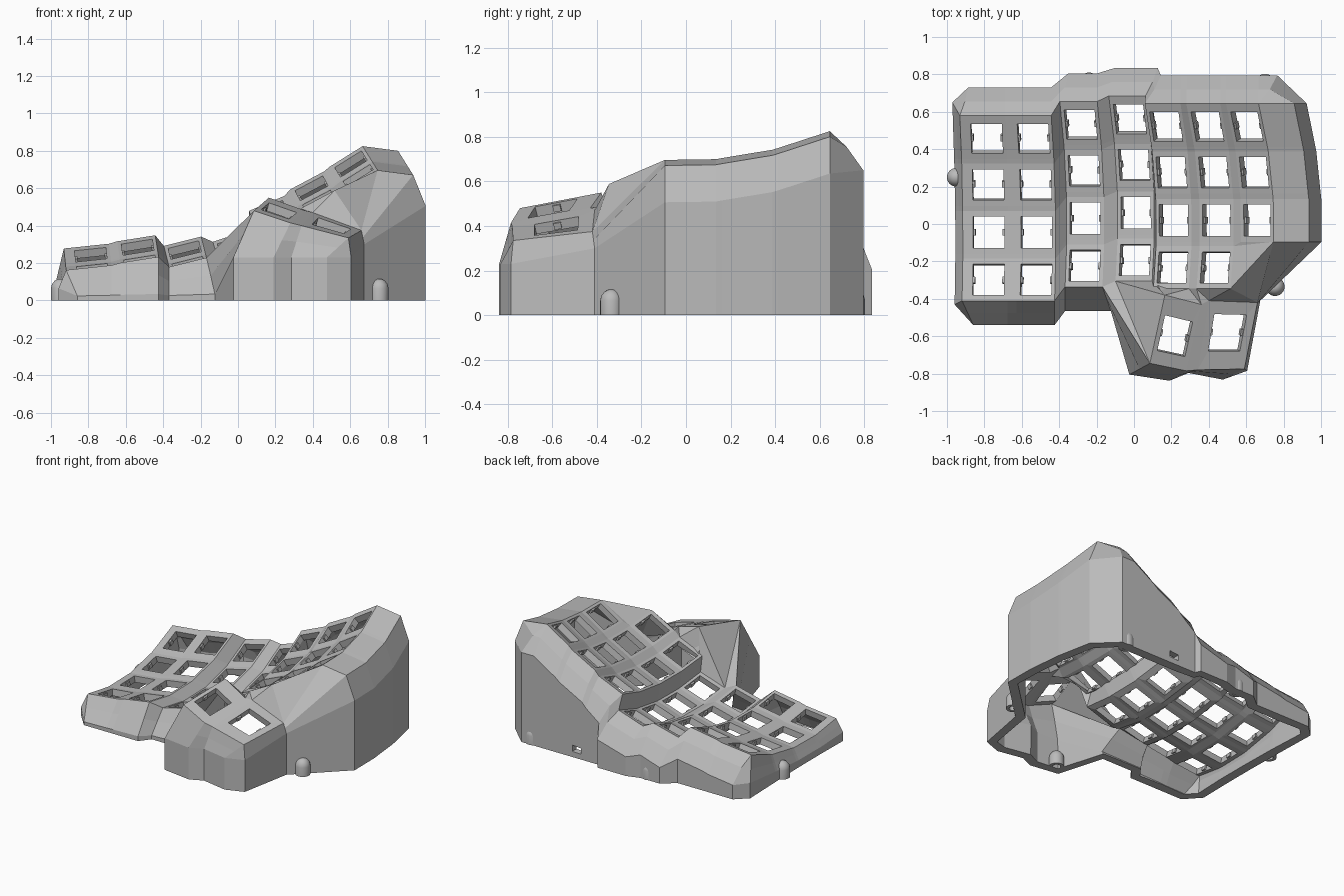
import bpy, bmesh
from math import radians, sin, cos, pi
from mathutils import Vector as V

cube = bpy.data.objects.get("Cube")
if cube:
    bpy.data.objects.remove(cube)

grey = bpy.data.materials.new("matte grey")
grey.use_nodes = True
grey.diffuse_color = (0.5, 0.5, 0.5, 1)
grey.node_tree.nodes["Principled BSDF"].inputs["Base Color"].default_value = (0.5, 0.5, 0.5, 1)


def finish(bm, name):
    mesh = bpy.data.meshes.new(name)
    bm.to_mesh(mesh)
    bm.free()
    obj = bpy.data.objects.new(name, mesh)
    bpy.context.collection.objects.link(obj)
    mesh.materials.append(grey)
    return obj


shell = bmesh.new()


def face(*pts):
    """Add a face, dropping repeated points."""
    keep = [p for i, p in enumerate(pts) if (p - pts[i - 1]).length > 1e-4]
    if len(keep) > 2:
        shell.faces.new([shell.verts.new(p) for p in keep])


def frame(quad, u0, u1, v0, v1):
    """A four-sided face with a rectangular hole; corners run BL, BR, FR, FL."""
    bl, br, fr, fl = quad
    at = lambda u, v: bl.lerp(br, u).lerp(fl.lerp(fr, u), v)
    hole = [at(u0, v0), at(u1, v0), at(u1, v1), at(u0, v1)]
    for i in range(4):
        j = (i + 1) % 4
        face(quad[i], quad[j], hole[j], hole[i])
    return hole


# Key wells: columns run from the inner (+x) side outwards: x, y, z, tilt
columns = [(.604, .275, .73, 32), (.393, .275, .6, 28), (.172, .275, .475, 23),
           (-.022, .315, .30, 18), (-.285, .285, .27, 14), (-.537, .21, .285, 9),
           (-.787, .21, .245, 6)]
# Rows from back to front: y shift, drop, pitch, depth behind the centre
HALF_W, HALF_D, HOLE = .103, .115, .084
rows = [(.245, 0, 21, .134), (0, -.072, 11, HALF_D),
        (-.255, -.102, 1, HALF_D), (-.507, -.086, -9, HALF_D)]

keys, holes = {}, []
for c, (cx, cy, cz, tilt) in enumerate(columns):
    for r, (dy, dh, pitch, rear) in enumerate(rows):
        if (c, r) == (0, 3):
            continue
        t, p = radians(tilt), radians(pitch)

        def place(u, v):
            h = dh + v * sin(p)
            return V((cx + u * cos(t) - h * sin(t), cy + dy + v * cos(p),
                      cz + u * sin(t) + h * cos(t)))

        left = -.14 if c == 6 else -HALF_W
        quad = [place(left, rear), place(HALF_W, rear),
                place(HALF_W, -HALF_D), place(left, -HALF_D)]
        keys[c, r] = quad
        w, d = HALF_W - left, rear + HALF_D
        holes.append(frame(quad, (-HOLE - left) / w, (HOLE - left) / w,
                           (rear - HOLE) / d, (rear + HOLE) / d))

# Webs between neighbouring key wells
for (c, r), k in keys.items():
    below, beside, diag = keys.get((c, r + 1)), keys.get((c + 1, r)), keys.get((c + 1, r + 1))
    if below:
        face(k[3], k[2], below[1], below[0])
    if beside:
        face(beside[1], k[0], k[3], beside[2])
    if below and diag:
        face(beside[2], k[3], below[0], diag[1])

# Thumb keys
thumb_1 = [V(p) for p in ((.165, -.38, .55), (.36, -.43, .48), (.28, -.785, .415), (.085, -.745, .48))]
thumb_2 = [V(p) for p in ((.40, -.41, .47), (.66, -.42, .375), (.59, -.775, .335), (.34, -.78, .40))]
holes.append(frame(thumb_1, .12, .88, .28, .8))
holes.append(frame(thumb_2, .16, .83, .19, .73))
face(thumb_1[1], thumb_2[0], thumb_2[3], thumb_1[2])

# Saddle between the main key field and the thumb keys
k0, k1, k2, k3, k4 = keys[0, 2], keys[1, 3], keys[2, 3], keys[3, 3], keys[4, 3]
A, T, B1, B2, B3 = k0[2], thumb_2[1], thumb_2[0], thumb_1[1], thumb_1[0]
for tri in ((keys[1, 2][2], k0[3], k1[1]), (k0[3], A, k1[1]), (A, k1[2], k1[1]),
            (A, T, k1[2]), (k1[2], T, B1), (k1[2], B1, k1[3]), (k1[3], B1, B2),
            (k1[3], B2, k2[2]), (k2[2], B2, B3), (k2[2], B3, k2[3]),
            (k2[3], B3, k3[2]), (k3[2], B3, k3[3]), (k3[3], B3, thumb_1[3]),
            (k3[3], thumb_1[3], k4[2])):
    face(*tri)


# Outer wall: each profile runs from the rim to the ground
def profile(p, upper, lower):
    a, b = p + V(upper), p + V(lower)
    return [p, a, b, V((b.x, b.y, 0))]


def back(p, dx=0):
    return profile(p, (dx * .6, .075, -.07), (dx, .15, -.175))


def right(p):
    return profile(p, (.19, 0, -.025), (.257, 0, -.19))


def front(p, dx=0):
    return profile(p, (dx * .5, -.065, -p.z * .42), (dx, -.13, -p.z * .85))


def leftward(p, dy=0):
    return profile(p, (-.02, dy * .5, -p.z * .3), (-.04, dy, -p.z * .6))


def thumb(p, x, y, z=.23):
    low = V((x, y, z))
    return [p, p.lerp(low, .5), low, V((x, y, 0))]


# Sideways shift of the wall foot at stepped or bevelled corners
back_shift = {(6, 0): .045, (4, 0): .045, (3, 0): .035, (3, 1): .065, (2, 0): .085}
wall = [back(keys[c, 0][i], back_shift.get((c, i), 0)) for c in range(6, -1, -1) for i in (0, 1)]
wall.append(back(keys[0, 0][1], .1))
wall += [right(keys[0, r][i]) for r in range(3) for i in (1, 2)]
wall += [thumb(T, .675, -.41, .3), thumb(thumb_2[2], .605, -.785), thumb(thumb_2[2], .475, -.832),
         thumb(thumb_2[3], .285, -.795), thumb(thumb_1[2], .19, -.838), thumb(thumb_1[3], -.025, -.805)]
front_shift = {(4, 2): .045, (6, 3): .06}
wall += [front(keys[c, 3][i], front_shift.get((c, i), 0)) for c in range(4, 7) for i in (2, 3)]
left_shift = {(3, 3): -.02, (0, 0): .07}
wall += [leftward(keys[6, r][i], left_shift.get((r, i), 0)) for r in range(3, -1, -1) for i in (3, 0)]
for n, a in enumerate(wall):
    b = wall[(n + 1) % len(wall)]
    for i in range(3):
        if n == 10 and i == 2:  # cable slot in the back wall
            frame([a[i], b[i], b[i + 1], a[i + 1]], .03, .42, .81, .91)
        else:
            face(a[i], b[i], b[i + 1], a[i + 1])

bmesh.ops.remove_doubles(shell, verts=shell.verts, dist=.0005)
bmesh.ops.recalc_face_normals(shell, faces=shell.faces)
top = max(shell.faces, key=lambda f: abs(f.normal.z))
if top.normal.z < 0:
    bmesh.ops.reverse_faces(shell, faces=shell.faces)
case = finish(shell, "case_shell")

# Walls are thicker at the foot than the key plate
foot = case.vertex_groups.new(name="wall foot")
for v in case.data.vertices:
    on_wall = any((v.co - q).length < .001 for prof in wall for q in prof[2:])
    foot.add([v.index], 1 if on_wall else .68, "REPLACE")
solid = case.modifiers.new("thickness", "SOLIDIFY")
solid.thickness = .068
solid.offset = -1
solid.vertex_group = foot.name

# Small side clips inside every key hole
clips = bmesh.new()
for bl, br, fr, fl in holes:
    across, along = (br - bl).normalized(), (fl - bl).normalized()
    normal = along.cross(across).normalized()
    if normal.z < 0:
        normal = -normal
    for mid, inward in (((bl + fl) / 2, across), ((br + fr) / 2, -across)):
        box = bmesh.ops.create_cube(clips, size=1)["verts"]
        for v in box:
            x, y, z = v.co
            v.co = mid + inward * x * .022 + along * y * .034 + normal * (z * .03 - .024)
finish(clips, "key_hole_clips")


# Domed screw posts with an open bore underneath
def post(name, x, y):
    outline = [(0, .08), (.028, .08), (.028, 0), (.05, 0), (.05, .065),
               (.045, .087), (.03, .106), (.014, .114), (0, .116)]
    bm = bmesh.new()
    pts = [bm.verts.new((r, 0, z)) for r, z in outline]
    edges = [bm.edges.new(e) for e in zip(pts, pts[1:])]
    bmesh.ops.spin(bm, geom=pts + edges, axis=(0, 0, 1), cent=(0, 0, 0),
                   angle=2 * pi, steps=24)
    bmesh.ops.remove_doubles(bm, verts=bm.verts, dist=.0005)
    bmesh.ops.recalc_face_normals(bm, faces=bm.faces)
    obj = finish(bm, name)
    obj.location = (x, y, 0)
    bpy.ops.object.select_all(action="DESELECT")
    obj.select_set(True)
    bpy.context.view_layer.objects.active = obj
    bpy.ops.object.shade_smooth_by_angle(angle=radians(40))


for where, x, y in (("outer_side", -.95, .25), ("inner_side", .755, -.335), ("back_inner", .70, .753),
                    ("back_outer", -.24, .76), ("thumb_corner", .045, -.74)):
    post(where + "_screw_post", x, y)
